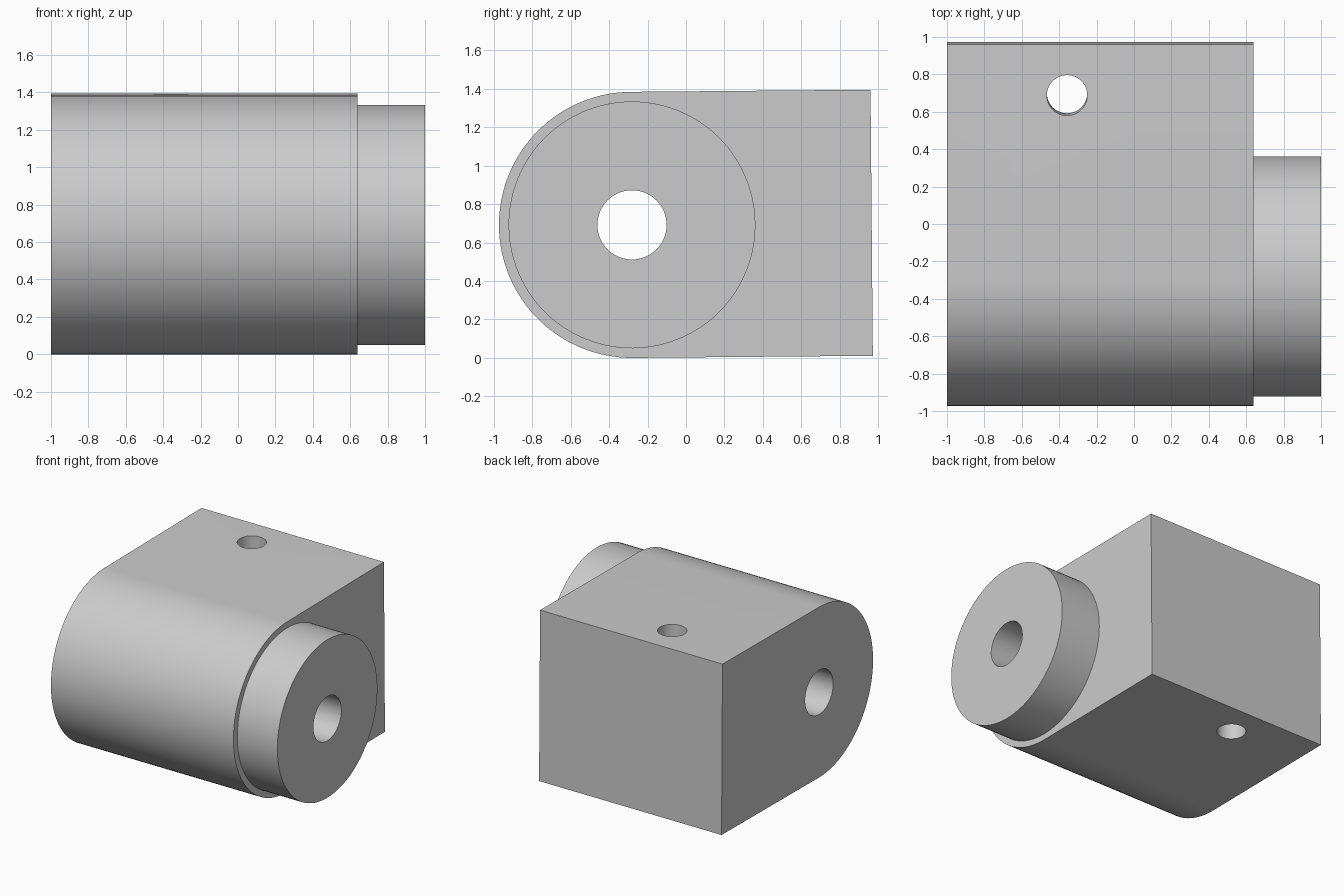
import bpy, bmesh, math
from mathutils import Matrix, Vector

cube = bpy.data.objects.get("Cube")
if cube:
    bpy.data.objects.remove(cube)

RADIUS, BACK, FRONT_X, STEP_X = 0.692, 1.247, -1.0, 0.64
AXIS_Y, AXIS_Z, TILT = -0.281, 0.692, math.radians(0.5)

grey = bpy.data.materials.new("plain grey")
grey.use_nodes = True
grey.diffuse_color = (0.6, 0.6, 0.6, 1)
grey.node_tree.nodes["Principled BSDF"].inputs["Base Color"].default_value = grey.diffuse_color


def arc(cx, cy, r, start, end, steps):
    return [(cx + r * math.cos(math.radians(start + (end - start) * i / steps)),
             cy + r * math.sin(math.radians(start + (end - start) * i / steps)))
            for i in range(steps + 1)]


def fillet(before, corner, after, r, steps):
    """Points of a rounded corner between two straight edges."""
    c = Vector(corner)
    u, v = (Vector(before) - c).normalized(), (Vector(after) - c).normalized()
    half = u.angle(v) / 2
    centre = c + (u + v).normalized() * (r / math.sin(half))
    p, q = c + u * (r / math.tan(half)) - centre, c + v * (r / math.tan(half)) - centre
    return [tuple(centre + p.slerp(q, i / steps) * 1.0) for i in range(steps + 1)]


def prism(name, outline, axis, low, high):
    """Extrude an outline along x (outline is y, z) or z (outline is x, y)."""
    bm = bmesh.new()
    pts = [(low, a, b) if axis == "x" else (a, b, low) for a, b in outline]
    face = bm.faces.new([bm.verts.new(p) for p in pts])
    new = bmesh.ops.extrude_face_region(bm, geom=[face])["geom"]
    shift = (high - low, 0, 0) if axis == "x" else (0, 0, high - low)
    bmesh.ops.translate(bm, vec=shift, verts=[g for g in new if isinstance(g, bmesh.types.BMVert)])
    bmesh.ops.recalc_face_normals(bm, faces=bm.faces)
    mesh = bpy.data.meshes.new(name)
    bm.to_mesh(mesh)
    bm.free()
    mesh.materials.append(grey)
    obj = bpy.data.objects.new(name, mesh)
    bpy.context.collection.objects.link(obj)
    return obj


def combine(target, tool, operation):
    mod = target.modifiers.new(operation, "BOOLEAN")
    mod.operation, mod.object, mod.solver = operation, tool, "EXACT"
    bpy.ops.object.select_all(action="DESELECT")
    bpy.context.view_layer.objects.active = target
    target.select_set(True)
    bpy.ops.object.modifier_apply(modifier=mod.name)
    bpy.data.objects.remove(tool)


def disc(x, y, r, steps=64):
    return arc(x, y, r, 0, 360, steps)[:-1]


# Round-fronted block with a square back
profile = arc(0, 0, RADIUS, 90, 270, 64) + [(BACK, -RADIUS), (BACK, RADIUS)]
body = prism("housing_block", profile, "x", FRONT_X, STEP_X)

# Plan outline that tapers and rounds one back corner
low, bend, corner, end = (FRONT_X, -1), (FRONT_X, 0.67), (-0.847, BACK), (2, BACK)
plan = [(2, -1), (2, BACK + 0.1), (corner[0] + 0.3, BACK + 0.1)]
# The outline overshoots the block except along the shaped corner
plan = ([(2, -1), (FRONT_X, -1)] + fillet(low, bend, corner, 0.9, 10)
        + fillet(bend, corner, end, 0.15, 14) + [end])
combine(body, prism("corner_shape", plan, "z", -1, 1), "INTERSECT")

# Round boss, through bore and cross hole
combine(body, prism("boss", disc(0, 0, 0.642, 96), "x", STEP_X - 0.2, 1.0), "UNION")
combine(body, prism("bore", disc(0, 0, 0.18), "x", -1.5, 1.5), "DIFFERENCE")
combine(body, prism("cross_hole", disc(-0.358, 0.975, 0.108, 48), "z", -1, 1), "DIFFERENCE")

# Seat the part with its slight tilt, then smooth the round faces
body.data.transform(Matrix.Translation((0, AXIS_Y, AXIS_Z)) @ Matrix.Rotation(TILT, 4, "X"))
bpy.ops.object.select_all(action="DESELECT")
body.select_set(True)
bpy.context.view_layer.objects.active = body
bpy.ops.object.shade_smooth_by_angle(angle=math.radians(30))
